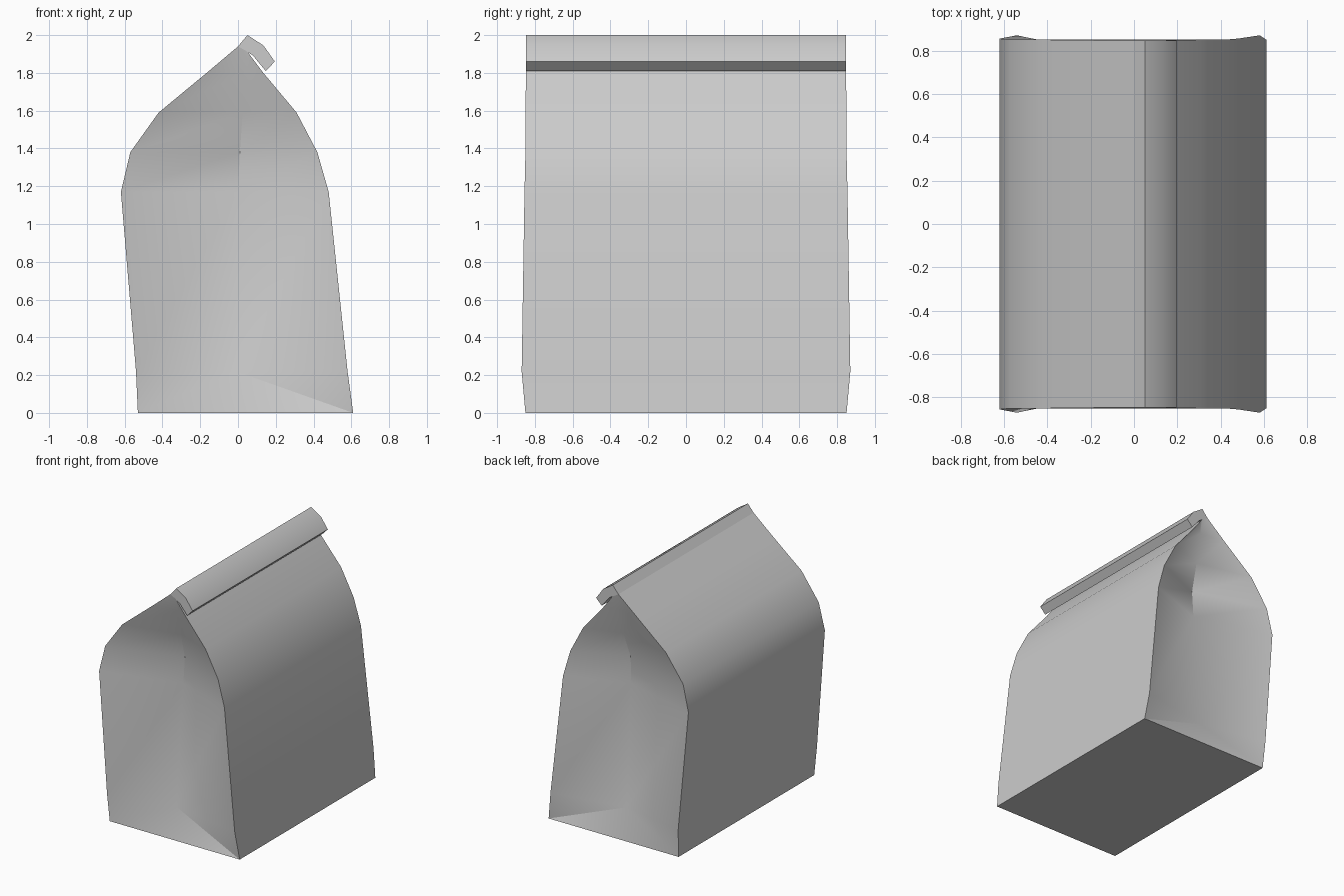
import bpy, bmesh, math

cube = bpy.data.objects.get("Cube")
if cube:
    bpy.data.objects.remove(cube, do_unlink=True)

paper = bpy.data.materials.new("grey_paper")
paper.use_nodes = True
GREY = (0.6, 0.6, 0.6, 1)
paper.diffuse_color = GREY
paper.node_tree.nodes["Principled BSDF"].inputs["Base Color"].default_value = GREY


def finish(bm, name, angle):
    """Turn a bmesh into an object, smooth except across sharp folds."""
    bmesh.ops.recalc_face_normals(bm, faces=bm.faces)
    mesh = bpy.data.meshes.new(name)
    bm.to_mesh(mesh)
    bm.free()
    mesh.materials.append(paper)
    obj = bpy.data.objects.new(name, mesh)
    bpy.context.collection.objects.link(obj)
    bpy.ops.object.select_all(action='DESELECT')
    obj.select_set(True)
    bpy.context.view_layer.objects.active = obj
    bpy.ops.object.shade_smooth_by_angle(angle=math.radians(angle))
    return obj


# Bag body rows: left x, left z, right x, right z, half width, crease x, crease depth
rows = [
    (-0.54, 0.22, 0.58, 0.22, 0.87, -0.01, 0.11),
    (-0.62, 1.17, 0.48, 1.17, 0.855, 0.0, 0.17),
    (-0.57, 1.38, 0.42, 1.38, 0.85, 0.01, 0.17),
    (-0.42, 1.59, 0.31, 1.59, 0.85, 0.025, 0.10),
    (-0.16, 1.805, 0.13, 1.805, 0.847, 0.045, 0.03),
    (0.0, 1.94, 0.07, 1.885, 0.847, 0.05, 0.0),
]
bm = bmesh.new()
base = [bm.verts.new((x, y, 0)) for x, y in
        ((-0.53, -0.85), (0.61, -0.85), (0.61, 0.85), (-0.53, 0.85))]
bm.faces.new(base)
rings = []
for lx, lz, rx, rz, w, cx, d in rows:
    ring = [(lx, -w, lz), (cx, d - w, (lz + rz) / 2), (rx, -w, rz),
            (rx, w, rz), (cx, w - d, (lz + rz) / 2), (lx, w, lz)]
    rings.append([bm.verts.new(p) for p in ring])

# Folded foot: triangular gussets at the ends, sheets at the sides
first = rings[0]
for a, b, l, c, r in ((0, 1, 0, 1, 2), (2, 3, 3, 4, 5)):
    bm.faces.new((base[a], base[b], first[c]))
    bm.faces.new((base[a], first[c], first[l]))
    bm.faces.new((base[b], first[r], first[c]))
bm.faces.new((base[1], base[2], first[3], first[2]))
bm.faces.new((base[3], base[0], first[0], first[5]))
for low, high in zip(rings, rings[1:]):
    for i in range(6):
        j = (i + 1) % 6
        bm.faces.new((low[i], low[j], high[j], high[i]))
bm.faces.new(rings[-1])
finish(bm, "bag_body", 30)

# Rolled-over top flap
profile = [(0.0, 1.94), (0.05, 2.0), (0.135, 1.945),
           (0.195, 1.86), (0.147, 1.81), (0.078, 1.893)]
bm = bmesh.new()
ends = [[bm.verts.new((x, y, z)) for x, z in profile] for y in (-0.847, 0.847)]
for end in ends:
    bm.faces.new(end)
for i in range(len(profile)):
    j = (i + 1) % len(profile)
    bm.faces.new((ends[0][i], ends[0][j], ends[1][j], ends[1][i]))
finish(bm, "top_flap", 30)
